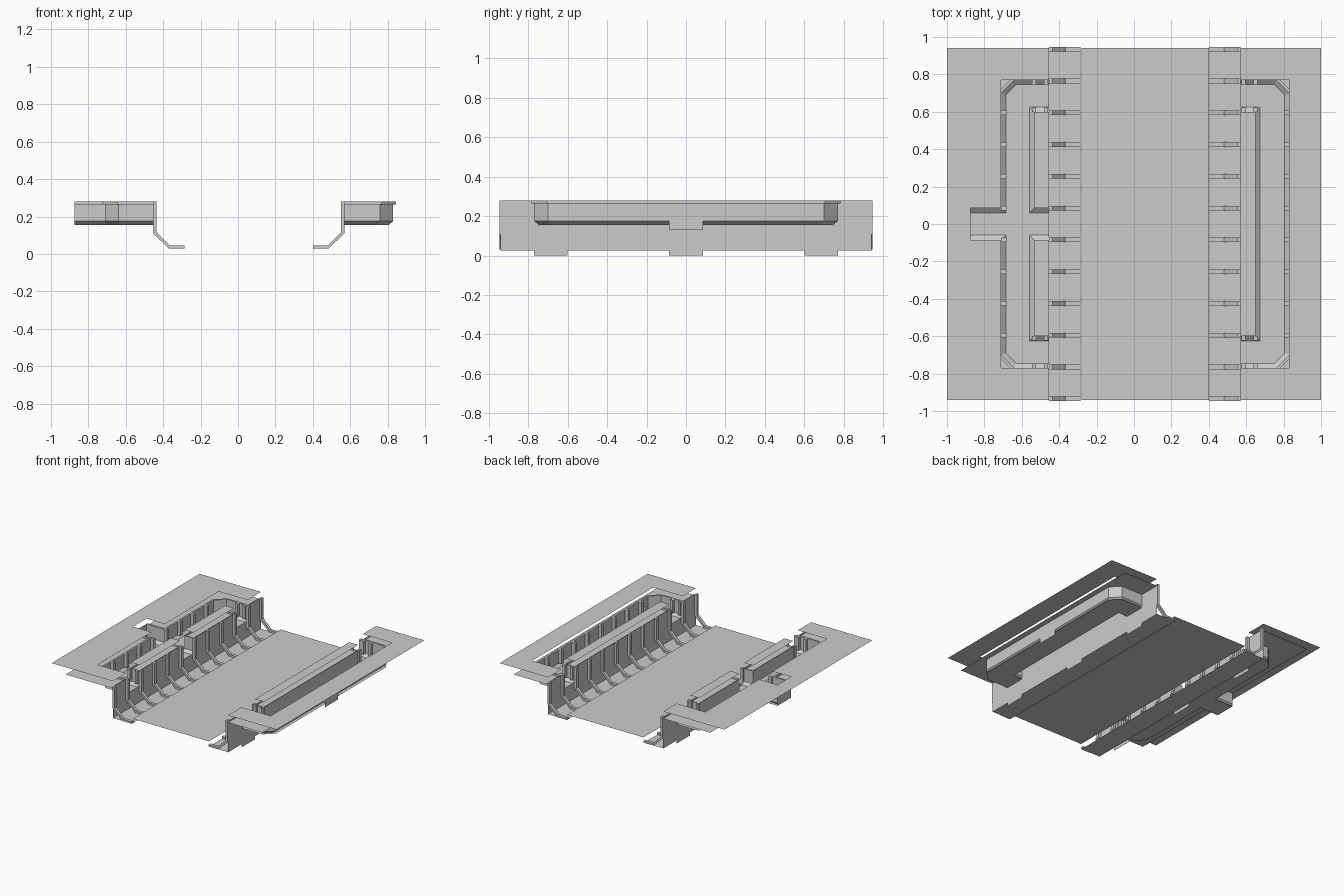
import bpy

if "Cube" in bpy.data.objects:
    bpy.data.objects.remove(bpy.data.objects["Cube"])

GROUND, TOP, LEDGE = 0.323, 0.28, 0.265
FLOOR, STRIP, WALK = 0.068, 0.027, 0.155
G = 0.085                       # half width of a passage
END = 0.94
RIBS = [s * (G + 0.17 * n) for n in range(6) for s in (-1, 1)]

grey = bpy.data.materials.new("plain grey")
grey.diffuse_color = (0.6, 0.6, 0.6, 1)
grey.use_nodes = True
grey.node_tree.nodes["Principled BSDF"].inputs["Base Color"].default_value = grey.diffuse_color


class Part:
    """Collects polygons for one object; sx mirrors the part to the left."""
    def __init__(self, name, sx=1):
        self.name, self.sx, self.v, self.f = name, sx, [], []

    def poly(self, pts, flip=False):
        n = len(self.v)
        self.v += [(self.sx * x, y, z) for x, y, z in pts]
        idx = list(range(n, n + len(pts)))
        if (self.sx < 0) != flip:
            idx.reverse()
        self.f.append(idx)

    def flat(self, x0, x1, y0, y1, z):
        self.poly([(x0, y0, z), (x1, y0, z), (x1, y1, z), (x0, y1, z)])

    def wall_x(self, x, y0, y1, z0, z1):
        self.poly([(x, y0, z0), (x, y0, z1), (x, y1, z1), (x, y1, z0)])

    def band(self, a, za, b, zb, sy=1):
        for k in range(len(a) - 1):
            self.poly([(a[k][0], sy * a[k][1], za), (a[k + 1][0], sy * a[k + 1][1], za),
                       (b[k + 1][0], sy * b[k + 1][1], zb), (b[k][0], sy * b[k][1], zb)],
                      flip=sy < 0)

    def prism(self, prof, y0, y1):
        n = len(prof)
        self.poly([(x, y0, z) for x, z in prof], True)
        self.poly([(x, y1, z) for x, z in prof])
        for k in range(n):
            (xa, za), (xb, zb) = prof[k], prof[(k + 1) % n]
            self.poly([(xa, y0, za), (xb, y0, zb), (xb, y1, zb), (xa, y1, za)])

    def post(self, x0, x1, y, z0, z1):
        self.prism([(x0, z1), (x1, z1), (x1, z0), (x0, z0)], y - 0.012, y + 0.012)

    def build(self):
        me = bpy.data.meshes.new(self.name)
        me.from_pydata(self.v, [], self.f)
        me.materials.append(grey)
        me.update()
        bpy.context.collection.objects.link(bpy.data.objects.new(self.name, me))


# raised main floor between the ribs
floor = Part("main_floor")
floor.flat(-0.28, 0.40, -END, END, FLOOR)
floor.build()

for name, sx, w, i, o in (("left", -1, 0.455, 0.535, 0.71),
                          ("right", 1, 0.57, 0.65, 0.83)):
    gate = sx < 0               # the left side has a central passage
    c = 0.07

    # lower floor strip under the ribs
    p = Part(f"{name}_floor_strip", sx)
    p.flat(w - 0.17, w, -END, END, STRIP)
    p.build()

    # floating upper ground sheet, and the lower sheet at the wall tops
    for label, z, out in (("upper_ground", GROUND, 1.0), ("lower_ground", LEDGE, 0.875)):
        p = Part(f"{name}_{label}", sx)
        if gate:
            if out > 0.88:
                p.flat(0.875, out, -END, END, z)
            for y0, y1 in ((-END, -G), (G, END)):
                p.flat(o, 0.875, y0, y1, z)
        else:
            p.flat(o, out, -END, END, z)
        for s in (-1, 1):
            p.flat(w, o, *sorted((s * 0.77, s * END)), z)
            if z == LEDGE:
                p.poly([(o, s * 0.77, z), (o - c, s * 0.77, z),
                        (o, s * (0.77 - c), z)], s < 0)
        # islands between the walkway and the main trench
        for y0, y1 in (((-0.6, -G), (G, 0.6)) if gate else ((-0.6, 0.6),)):
            p.flat(w, i, y0, y1, z)
        p.build()

    # walkway floor
    p = Part(f"{name}_walkway_floor", sx)
    p.flat(i, o, -0.70, 0.70, WALK)
    for s in (-1, 1):
        p.flat(w, i, *sorted((s * 0.6, s * 0.77)), WALK)
        p.poly([(i, s * 0.70, WALK), (o, s * 0.70, WALK),
                (o - c, s * 0.77, WALK), (i, s * 0.77, WALK)], s < 0)
    if gate:
        p.flat(w, i, -G, G, WALK)
        p.flat(o, 0.875, -G, G, WALK)
    p.build()

    # walkway walls with a sloped foot and a thin outer rim
    outer = [(w, 0.77), (o - c, 0.77), (o, 0.77 - c), (o, 0)]
    foot = [(w, 0.745), (o - c - 0.01, 0.745), (o - 0.025, 0.76 - c), (o - 0.025, 0)]
    rim = [(w, 0.785), (o - c + 0.006, 0.785), (o + 0.015, 0.776 - c), (o + 0.015, 0)]
    isle = [(w, 0.6), (i, 0.6), (i, 0)]
    isle_foot = [(w, 0.625), (i + 0.025, 0.625), (i + 0.025, 0)]
    if gate:
        outer[-1:] = [(o, G), (0.875, G)]
        foot[-1:] = [(o - 0.025, G - 0.025), (0.875, G - 0.025)]
        rim[-1:] = [(o + 0.015, G + 0.015), (0.875, G + 0.015)]
        isle[-1:] = [(i, G), (w, G)]
        isle_foot[-1:] = [(i + 0.025, G - 0.025), (w, G - 0.025)]
    p = Part(f"{name}_walkway_walls", sx)
    for s in (-1, 1):
        for top, low in ((outer, foot), (isle, isle_foot)):
            p.band(top, TOP, top, 0.175, s)
            p.band(top, 0.175, low, WALK, s)
        p.band(rim, TOP, rim, LEDGE, s)
        p.band(rim, TOP, outer, TOP, s)
    if gate:
        p.wall_x(0.875, -G, G, WALK, TOP)
    else:
        p.wall_x(o + 0.002, -G, G, 0.13, TOP)
    p.build()

    # small posts along the walkway and at its doorways
    p = Part(f"{name}_walkway_posts", sx)
    for y in RIBS:
        if abs(y) < 0.65:
            p.post(o - 0.027, o, y, 0.176, TOP)
    for s in (-1, 1):
        for x in (w + 0.005, w + 0.07):
            p.post(x, x + 0.02, s * 0.757, 0.176, TOP)
            p.post(x, x + 0.02, s * 0.612, 0.176, TOP)
    p.build()

    # main trench wall, low where a passage opens
    p = Part(f"{name}_trench_wall", sx)
    cuts = (-END, -0.77, -0.6, -G, G, 0.6, 0.77, END)
    for k in range(7):
        opening = k in (1, 5) or (gate and k == 3)
        p.wall_x(w, cuts[k], cuts[k + 1], 0 if k in (1, 3, 5) else 0.025,
                 WALK if opening else TOP)
    p.build()

    # bent ribs standing along the trench wall
    prof = [(0, TOP), (0.02, TOP), (0.02, 0.115), (0.09, 0.045), (0.17, 0.045),
            (0.17, 0.03), (0.085, 0.03), (0, 0.11)]
    p = Part(f"{name}_ribs", sx)
    for y in RIBS:
        p.prism([(w - d, z) for d, z in prof], y - 0.0125, y + 0.0125)
    p.build()
